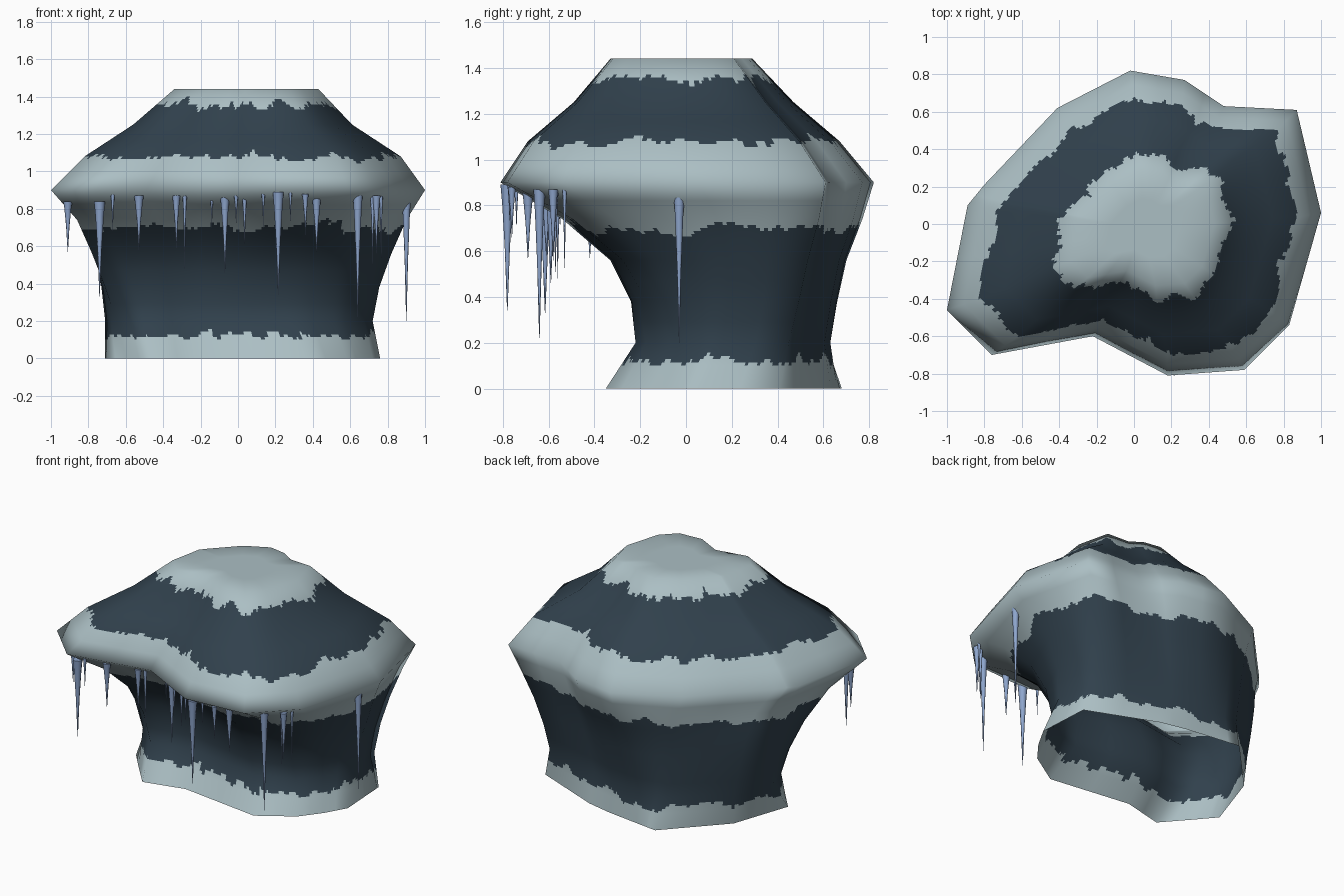
import bpy, bmesh, math
from mathutils import Vector, noise

if "Cube" in bpy.data.objects:
    bpy.data.objects.remove(bpy.data.objects["Cube"])


def material(name, rgb):
    m = bpy.data.materials.new(name)
    m.diffuse_color = (*rgb, 1)
    m.use_nodes = True
    m.node_tree.nodes["Principled BSDF"].inputs["Base Color"].default_value = m.diffuse_color
    return m


SNOW = material("pale_snow", (0.41, 0.52, 0.55))
ROCK = material("dark_slate", (0.03, 0.052, 0.073))
ICE = material("blue_ice", (0.27, 0.38, 0.61))

# Matching outlines of the overhanging ledge and the foot (counter-clockwise)
LEDGE = [(-.02, .82), (-.41, .62), (-.80, .21), (-.89, .10), (-1.0, -.46), (-.76, -.70),
         (-.22, -.60), (.18, -.81), (.59, -.78), (.83, -.54), (1.0, .06), (.87, .61),
         (.48, .63), (.27, .77)]
FOOT = [(-.10, .66), (-.25, .68), (-.58, .33), (-.71, -.05), (-.60, -.18), (-.46, -.34),
        (-.19, -.275), (.36, -.35), (.58, -.21), (.68, -.08), (.76, .06), (.74, .41),
        (.29, .593), (.12, .63)]

# Level: z, x range, y range, blend from foot to ledge outline
LEVELS = [(0.00, -.71, .76, -.35, .68, 0.0),
          (0.20, -.71, .72, -.22, .63, 0.2),
          (0.38, -.73, .755, -.24, .66, 0.4),
          (0.56, -.78, .82, -.33, .70, 0.6),
          (0.74, -.86, .90, -.54, .77, 0.8),
          (0.90, -1.0, 1.0, -.81, .82, 1.0),
          (1.08, -.82, .87, -.69, .67, 1.0),
          (1.25, -.56, .61, -.49, .47, 1.0),
          (1.44, -.34, .43, -.33, .29, 1.0),
          (1.44, .04, .05, -.024, -.016, 1.0)]
COLS, ROWS = 24, 14   # fine cells per outline side and per level


def fit(v, lo, hi, a, b):
    return a + (v - lo) / (hi - lo) * (b - a)


def level_ring(z, x0, x1, y0, y1, t):
    """One level outline, blended and fitted to its ranges, finely divided."""
    pts = [Vector(f).lerp(Vector(l), t) for f, l in zip(FOOT, LEDGE)]
    xs, ys = [p.x for p in pts], [p.y for p in pts]
    pts = [Vector((fit(p.x, min(xs), max(xs), x0, x1),
                   fit(p.y, min(ys), max(ys), y0, y1), z)) for p in pts]
    return [p.lerp(pts[(i + 1) % len(pts)], k / COLS)
            for i, p in enumerate(pts) for k in range(COLS)]


def is_rock(p):
    """Two dark bands with ragged edges; the rest is snow."""
    d = Vector((p.x, p.y, 0)).normalized()

    def edge(z, seed):
        n = noise.noise(d * 5 + Vector((0, 0, seed))) * 0.045
        return z + n + abs(noise.noise(d * 12 + Vector((0, 0, seed + 7.3)))) * 0.05 - 0.012 \
            + noise.noise(d * 30 + Vector((0, 0, seed + 3.1))) * 0.012
    return edge(.13, 1.5) < p.z < edge(.70, 12.4) or edge(1.08, 23.7) < p.z < edge(1.355, 34.2)


# Rock shell, open below
rings = [level_ring(*lv) for lv in LEVELS]
grid = [[a.lerp(b, k / ROWS) for a, b in zip(r0, r1)]
        for r0, r1 in zip(rings, rings[1:]) for k in range(ROWS)] + [rings[-1]]
n, rows = len(rings[0]), len(grid)
faces = [(r * n + c, r * n + (c + 1) % n, (r + 1) * n + (c + 1) % n, (r + 1) * n + c)
         for r in range(rows - 1) for c in range(n)]
faces.append([(rows - 1) * n + c for c in range(n)])
me = bpy.data.meshes.new("snowy_rock")
me.from_pydata([p for ring in grid for p in ring], [], faces)
me.materials.append(SNOW)
me.materials.append(ROCK)
for f in me.polygons:
    f.use_smooth = True
    f.material_index = int(is_rock(f.center))

# Soft shading across the large facets
normals = []
for r in range(rows):
    up, dn = grid[min(r + ROWS // 2, rows - 1)], grid[max(r - ROWS // 2, 0)]
    for c in range(n):
        side = grid[r][(c + COLS // 2) % n] - grid[r][c - COLS // 2]
        normals.append(side.normalized().cross(up[c] - dn[c]).normalized())
me.normals_split_custom_set_from_vertices(normals)
bpy.context.collection.objects.link(bpy.data.objects.new("snowy_rock", me))


def icicle(x, y, top, tip, r, sides=8):
    """Tapering spike hanging from the ledge."""
    bm = bmesh.new()
    h = top - tip
    loops = []
    for s, z in ((1, top), (.75, top - .15 * h), (.38, top - .5 * h), (.04, tip)):
        loops.append([bm.verts.new((x + r * s * math.cos(2 * math.pi * i / sides),
                                    y + r * s * math.sin(2 * math.pi * i / sides), z))
                      for i in range(sides)])
    for a, b in zip(loops, loops[1:]):
        for i in range(sides):
            j = (i + 1) % sides
            bm.faces.new((a[j], a[i], b[i], b[j])).smooth = True
    bm.faces.new(loops[0])
    bm.faces.new(loops[-1][::-1])
    m = bpy.data.meshes.new("icicle")
    bm.to_mesh(m)
    bm.free()
    m.materials.append(ICE)
    bpy.context.collection.objects.link(bpy.data.objects.new("icicle", m))


# Icicles along the front and right edge: x, y, top, tip, radius
for spec in [(-.91, -.42, .84, .57, .024), (-.74, -.615, .84, .33, .03),
             (-.67, -.64, .88, .68, .012), (-.53, -.61, .87, .58, .026),
             (-.33, -.57, .87, .59, .022), (-.285, -.56, .87, .48, .012),
             (-.14, -.55, .87, .70, .010), (-.07, -.59, .87, .46, .026),
             (-.01, -.65, .87, .72, .012), (.035, -.64, .87, .60, .014),
             (.135, -.74, .88, .70, .010), (.215, -.78, .89, .34, .03),
             (.28, -.77, .89, .73, .010), (.36, -.76, .88, .66, .018),
             (.42, -.69, .88, .57, .028), (.64, -.64, .87, .22, .026),
             (.72, -.57, .87, .50, .014), (.74, -.58, .87, .56, .022),
             (.765, -.53, .87, .51, .010), (.90, -.03, .85, .20, .024)]:
    icicle(*spec)
